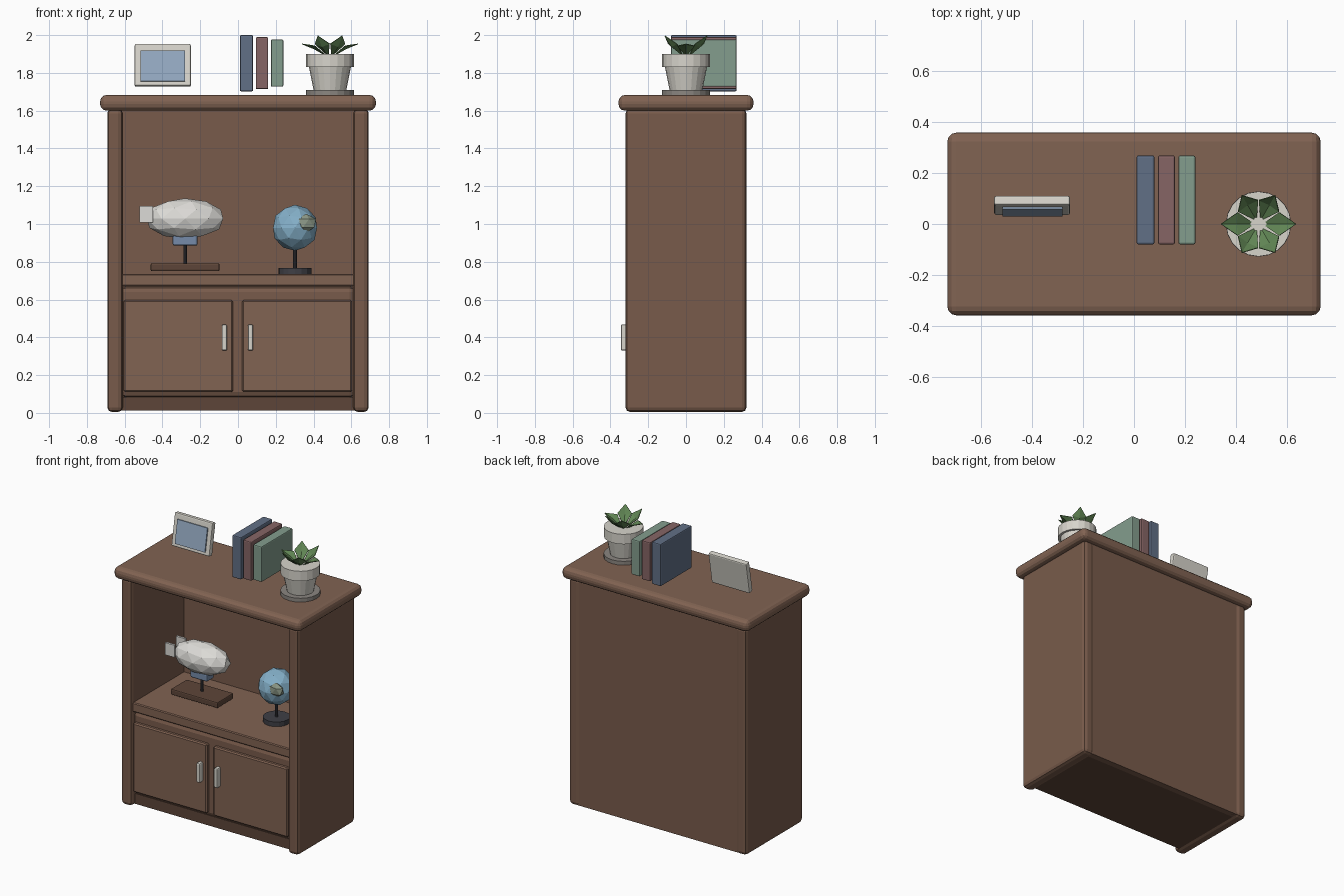
import bpy, bmesh, math
from mathutils import Matrix, Vector

if "Cube" in bpy.data.objects:
    bpy.data.objects.remove(bpy.data.objects["Cube"])

COLORS = {
    "wood": (0.19, 0.105, 0.07), "light_wood": (0.22, 0.125, 0.085), "dark_wood": (0.11, 0.06, 0.04),
    "cream": (0.68, 0.66, 0.60), "white": (0.72, 0.71, 0.68), "blue": (0.12, 0.16, 0.24),
    "red": (0.24, 0.13, 0.13), "green": (0.23, 0.34, 0.27), "glass": (0.30, 0.40, 0.54),
    "metal": (0.05, 0.05, 0.06), "sea": (0.23, 0.43, 0.58), "land": (0.25, 0.30, 0.23),
    "leaf": (0.12, 0.24, 0.09), "saucer": (0.26, 0.24, 0.22), "gondola": (0.18, 0.26, 0.40),
}
MATS = {}
for key, rgb in COLORS.items():
    MATS[key] = bpy.data.materials.new(key)
    MATS[key].diffuse_color = (*rgb, 1)


def finish(name, bm, mat, loc=(0, 0, 0)):
    mesh = bpy.data.meshes.new(name)
    bmesh.ops.recalc_face_normals(bm, faces=bm.faces)
    bm.to_mesh(mesh)
    bm.free()
    ob = bpy.data.objects.new(name, mesh)
    ob.location = loc
    mesh.materials.append(MATS[mat])
    bpy.context.collection.objects.link(ob)
    return ob


def box(name, x, y, z, mat, bevel=0.0, segments=2, tilt=0.0):
    """Box from (min, max) ranges, with an optional bevel and tilt about x."""
    bm = bmesh.new()
    size = [r[1] - r[0] for r in (x, y, z)]
    bmesh.ops.create_cube(bm, size=1, matrix=Matrix.Diagonal((*size, 1)))
    ob = finish(name, bm, mat, [(r[0] + r[1]) / 2 for r in (x, y, z)])
    ob.rotation_euler.x = tilt
    if bevel:
        mod = ob.modifiers.new("bevel", 'BEVEL')
        mod.width, mod.segments = bevel, segments
    return ob


def cone(name, x, y, z, r1, r2, mat, sides=20):
    bm = bmesh.new()
    bmesh.ops.create_cone(bm, cap_ends=True, segments=sides, radius1=r1, radius2=r2, depth=z[1] - z[0])
    return finish(name, bm, mat, (x, y, (z[0] + z[1]) / 2))


def ball(name, loc, radii, mat, subdivisions=2):
    bm = bmesh.new()
    bmesh.ops.create_icosphere(bm, subdivisions=subdivisions, radius=1, matrix=Matrix.Diagonal((*radii, 1)))
    return finish(name, bm, mat, loc)


# Cabinet carcass
box("cabinet_top", (-0.73, 0.73), (-0.357, 0.357), (1.60, 1.683), "light_wood", 0.034, 3)
for side, s in (("left", -1), ("right", 1)):
    box(side + "_panel", sorted((s * 0.61, s * 0.692)), (-0.32, 0.32), (0.005, 1.61), "wood", 0.024, 2)
box("back_panel", (-0.63, 0.63), (0.27, 0.313), (0.012, 1.61), "wood")
box("shelf", (-0.62, 0.62), (-0.30, 0.28), (0.67, 0.735), "light_wood", 0.006, 1)
box("lower_cabinet", (-0.62, 0.62), (-0.285, 0.28), (0.08, 0.67), "wood", 0.03, 2)
box("plinth", (-0.62, 0.62), (-0.275, 0.30), (0.012, 0.085), "dark_wood")

# Doors and handles
box("left_door", (-0.605, -0.027), (-0.31, -0.27), (0.11, 0.598), "light_wood", 0.008, 1)
box("right_door", (0.022, 0.603), (-0.31, -0.27), (0.11, 0.598), "light_wood", 0.008, 1)
for side, x in (("left", -0.072), ("right", 0.066)):
    box(side + "_handle", (x - 0.014, x + 0.014), (-0.345, -0.30), (0.33, 0.468), "cream", 0.008, 2)

# Picture frame leaning back
tilt = math.radians(-10)
box("picture_frame", (-0.547, -0.25), (0.054, 0.092), (1.727, 1.953), "cream", 0.008, 2, tilt)
box("picture", (-0.515, -0.28), (0.044, 0.060), (1.754, 1.918), "glass", 0.0, 1, tilt)

# Books
for name, x0, x1, z0, z1 in (("blue", 0.01, 0.08, 1.702, 2.0), ("red", 0.094, 0.16, 1.714, 1.989),
                             ("green", 0.174, 0.24, 1.727, 1.977)):
    box(name + "_book", (x0, x1), (-0.08, 0.268), (z0, z1), name, 0.007, 2)

# Potted plant
PX = 0.487
cone("saucer", PX, 0, (1.68, 1.71), 0.128, 0.128, "saucer")
cone("pot", PX, 0, (1.70, 1.84), 0.085, 0.113, "cream")
cone("pot_rim", PX, 0, (1.83, 1.90), 0.127, 0.127, "cream")
bm = bmesh.new()
for i in range(6):
    flat = i % 3 == 0
    reach, tip_z, mid_z = (0.147, 1.955, 1.945) if flat else (0.128, 1.998, 1.955)
    rot = Matrix.Rotation(math.radians(60 * i), 4, 'Z')
    pts = [(0.015, 0, 1.89), (0.08, 0.045, mid_z), (reach, 0, tip_z), (0.08, -0.045, mid_z),
           (0.085, 0, mid_z - 0.015)]
    v = [bm.verts.new(rot @ Vector(p)) for p in pts]
    for f in ((0, 4, 1), (1, 4, 2), (2, 4, 3), (3, 4, 0)):
        bm.faces.new([v[k] for k in f])
leaves = finish("leaves", bm, "leaf", (PX, 0, 0))
mod = leaves.modifiers.new("thickness", 'SOLIDIFY')
mod.thickness = 0.004

# Model airship on a stand
AX = -0.28
ball("airship_hull", (AX, 0, 1.028), (0.212, 0.108, 0.108), "white")
for side, y in (("front", -0.06), ("back", 0.06)):
    box(side + "_tail_fin", (-0.522, -0.45), (y - 0.008, y + 0.008), (1.008, 1.094), "white")
box("airship_gondola", (AX - 0.066, AX + 0.066), (-0.04, 0.04), (0.885, 0.94), "gondola", 0.01, 2)
cone("airship_post", AX, 0, (0.78, 0.90), 0.01, 0.01, "metal", 10)
box("airship_base", (AX - 0.183, AX + 0.183), (-0.09, 0.09), (0.75, 0.792), "dark_wood", 0.008, 2)

# Globe on a stand
GX = 0.302
ball("globe", (GX, 0, 0.98), (0.122,) * 3, "sea")
ball("globe_land", (0.36, -0.088, 1.004), (0.06, 0.034, 0.05), "land", 1)
cone("globe_post", GX, 0, (0.76, 0.88), 0.01, 0.01, "metal", 10)
cone("globe_base", GX, 0, (0.735, 0.768), 0.088, 0.088, "metal", 16)

for m in bpy.data.materials:
    if m.users and not m.is_grease_pencil:
        m.use_nodes = True
        m.node_tree.nodes["Principled BSDF"].inputs["Base Color"].default_value = m.diffuse_color
